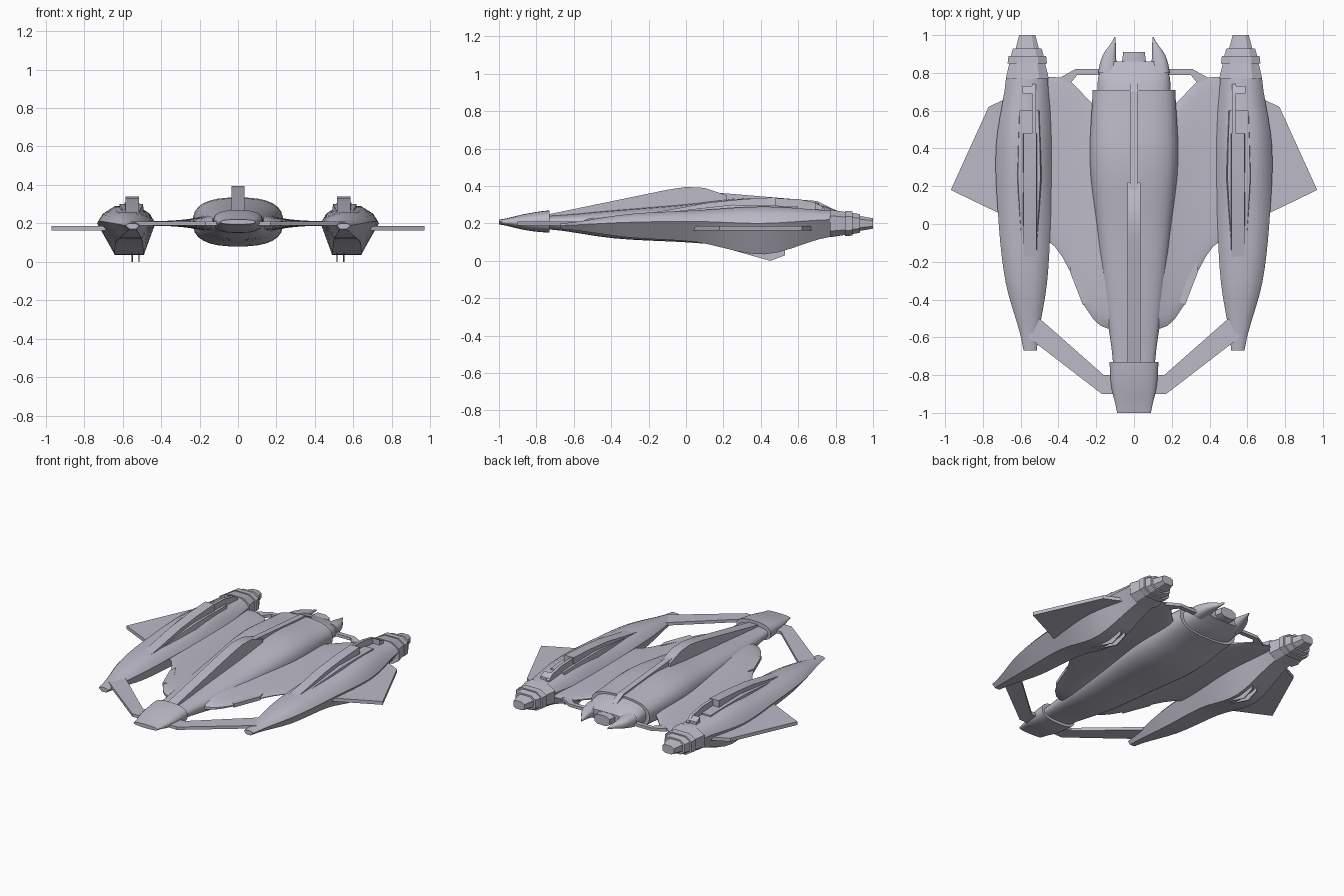
import bpy, bmesh, math

cube = bpy.data.objects.get("Cube")
if cube:
    bpy.data.objects.remove(cube, do_unlink=True)

# Single pale metal colour
metal = bpy.data.materials.new("pale_violet_grey")
metal.use_nodes = True
colour = (0.5, 0.49, 0.57, 1)
metal.diffuse_color = colour
metal.node_tree.nodes["Principled BSDF"].inputs["Base Color"].default_value = colour


def skin(name, rings, mirror=False, angle=35):
    """Join matching rings of points into a closed, capped solid."""
    bm = bmesh.new()
    loops = [[bm.verts.new(point) for point in ring] for ring in rings]
    for near, far in zip(loops, loops[1:]):
        for i in range(len(near)):
            bm.faces.new((near[i - 1], near[i], far[i], far[i - 1]))
    bm.faces.new(loops[0])
    bm.faces.new(loops[-1])
    bmesh.ops.recalc_face_normals(bm, faces=bm.faces)
    mesh = bpy.data.meshes.new(name)
    bm.to_mesh(mesh)
    bm.free()
    mesh.materials.append(metal)
    obj = bpy.data.objects.new(name, mesh)
    bpy.context.collection.objects.link(obj)
    bpy.ops.object.select_all(action='DESELECT')
    obj.select_set(True)
    bpy.context.view_layer.objects.active = obj
    bpy.ops.object.shade_smooth_by_angle(angle=math.radians(angle))
    if mirror:
        obj.modifiers.new("mirror", 'MIRROR')


def sample(values, t):
    """Smooth curve through evenly spaced values; a lone number is constant."""
    if not isinstance(values, tuple):
        return values
    last = len(values) - 1
    i = min(int(t * last), last - 1)
    f = t * last - i
    a, b = values[i], values[i + 1]
    slope_a = (b - values[max(i - 1, 0)]) / 2
    slope_b = (values[min(i + 2, last)] - a) / 2
    ease = f * f * (3 - 2 * f)
    bend = f * (1 - f)
    return a + (b - a) * ease + bend * ((1 - f) * slope_a - f * slope_b)


def loft(name, section, span, width, bottom, top, centre=0, mirror=False, steps=16, angle=35):
    """Sweep a unit section along y while its size follows smooth curves."""
    rings = []
    for step in range(steps + 1):
        t = step / steps
        y = span[0] + (span[1] - span[0]) * t
        x, half = sample(centre, t), sample(width, t)
        low, high = sample(bottom, t), sample(top, t)
        rings.append([(x + half * u, y, (low + high + (high - low) * v) / 2)
                      for u, v in section])
    skin(name, rings, mirror, angle)


def plate(name, outline, low, high):
    """Flat slab on both sides, from an outline seen from above."""
    skin(name, [[(x, y, z) for x, y in outline] for z in (low, high)], True, 20)


def blade(name, crest, base, centre, half, mirror=False):
    """Upright slab below a crest line seen from the side."""
    outline = [(crest[0][0], base), *crest, (crest[-1][0], base)]
    skin(name, [[(x, y, z) for y, z in outline] for x in (centre - half, centre + half)],
         mirror, 20)


def rounded(power, count):
    """Unit superellipse."""
    points = []
    for i in range(count):
        angle = math.tau * (i + 0.5) / count
        points.append([math.copysign(abs(c) ** (2 / power), c)
                       for c in (math.cos(angle), math.sin(angle))])
    return points


oval = rounded(2.6, 28)
octagon = rounded(3, 8)
trapezoid = [(1.3, -1), (1, 1), (-1, 1), (-1.3, -1)]
upper_pod = [(1, .3), (.8, .7), (.4, 1)]
pod_section = upper_pod + [(-u, v) for u, v in reversed(upper_pod)] + [(-.6, -1), (.4, -1)]

# Central hull, nose and tail
loft("hull", oval, span=(-.75, .71), width=(.11, .16, .2, .235, .22),
     bottom=(.17, .12, .1, .08, .12), top=(.24, .27, .3, .335, .31))
loft("nose_cap", oval, span=(-1, -.73), width=(.09, .12, .13),
     bottom=(.195, .165, .15), top=(.22, .25, .27), steps=6)
loft("tail_block", oval, span=(.7, .86), width=(.195, .19, .16),
     bottom=(.13, .15, .18), top=(.3, .28, .25), steps=4)
loft("tail_horn", oval, span=(.8, .99), centre=(.14, .13, .1), width=(.05, .035, .003),
     bottom=(.17, .19, .21), top=(.26, .245, .22), steps=8, mirror=True)
loft("tail_nozzle", octagon, span=(.84, .91), width=(.07, .06), bottom=.18, top=.25, steps=1)

# Dorsal spine
blade("front_spine", [(-.73, .25), (-.1, .38), (0, .395), (.1, .39), (.22, .35)],
      base=.2, centre=0, half=.035)
blade("rear_spine", [(.1, .37), (.7, .32), (.78, .28)], base=.24, centre=0, half=.02)

# Inner wings: lens sections that thin out from the hull
leading_edge = (-.56, -.54, -.44, -.25, -.12, -.08)
trailing_edge = (.6, .61, .68, .76, .78, .78)
wing_rings = []
for step in range(11):
    t = step / 10
    front, back = sample(leading_edge, t), sample(trailing_edge, t)
    thickness = .012 + .05 * (1 - t) ** 3
    wing_rings.append([(.1 + .4 * t, (front + back + (back - front) * u) / 2, .2 + thickness * v)
                       for u, v in oval])
skin("inner_wing", wing_rings, mirror=True)
plate("wing_edge_pod", [(.22, -.4), (.27, -.43), (.34, -.25), (.33, -.2)], .19, .215)

# Struts and outer wings
plate("front_strut", [(.1, -.8), (.16, -.8), (.5, -.5), (.56, -.6), (.17, -.9), (.1, -.9)], .19, .21)
plate("rear_strut", [(.14, .79), (.3, .79), (.34, .74), (.4, .77), (.31, .82), (.14, .82)], .19, .21)
plate("outer_wing", [(.6, 0), (.7, .05), (.97, .18), (.77, .62), (.6, .7)], .163, .186)

# Side pods with a raised ridge and a rear rail
loft("side_pod", pod_section, span=(-.67, .78), centre=(.55, .57, .58, .58, .567),
     width=(.035, .11, .14, .15, .11), bottom=(.17, .125, .1, .035, .13),
     top=(.2, .25, .27, .29, .27), mirror=True, steps=20, angle=40)
loft("pod_skirt", trapezoid, span=(-.1, .6), centre=.555, width=(.04, .06, .05),
     bottom=.2, top=(.26, .3, .29), mirror=True, steps=4)
loft("pod_ridge", trapezoid, span=(-.26, .48), centre=.55, width=.034,
     bottom=.2, top=(.245, .31, .34), mirror=True, steps=4)
blade("pod_rail", [(.45, .335), (.6, .33), (.7, .31), (.74, .28)],
      base=.24, centre=.53, half=.01, mirror=True)
blade("pod_rail_head", [(.69, .31), (.73, .29)], base=.24, centre=.56, half=.03, mirror=True)
for side, x in (("inner", .515), ("outer", .55)):
    blade(f"{side}_keel_fin", [(.15, .085), (.45, 0), (.53, .03)],
          base=.11, centre=x, half=.003, mirror=True)

# Engines: stepped collars and a tapered exhaust
for part, front, back, wide, narrow in (("front_collar", .77, .85, .12, .1),
                                        ("middle_collar", .85, .89, .11, .105),
                                        ("rear_collar", .88, .93, .095, .08),
                                        ("exhaust", .91, 1, .07, .045)):
    radii = (wide, narrow)
    loft(f"engine_{part}", octagon, span=(front, back), centre=.565, width=radii,
         bottom=tuple(.2 - r * .65 for r in radii), top=tuple(.2 + r * .65 for r in radii),
         mirror=True, steps=1, angle=20)
